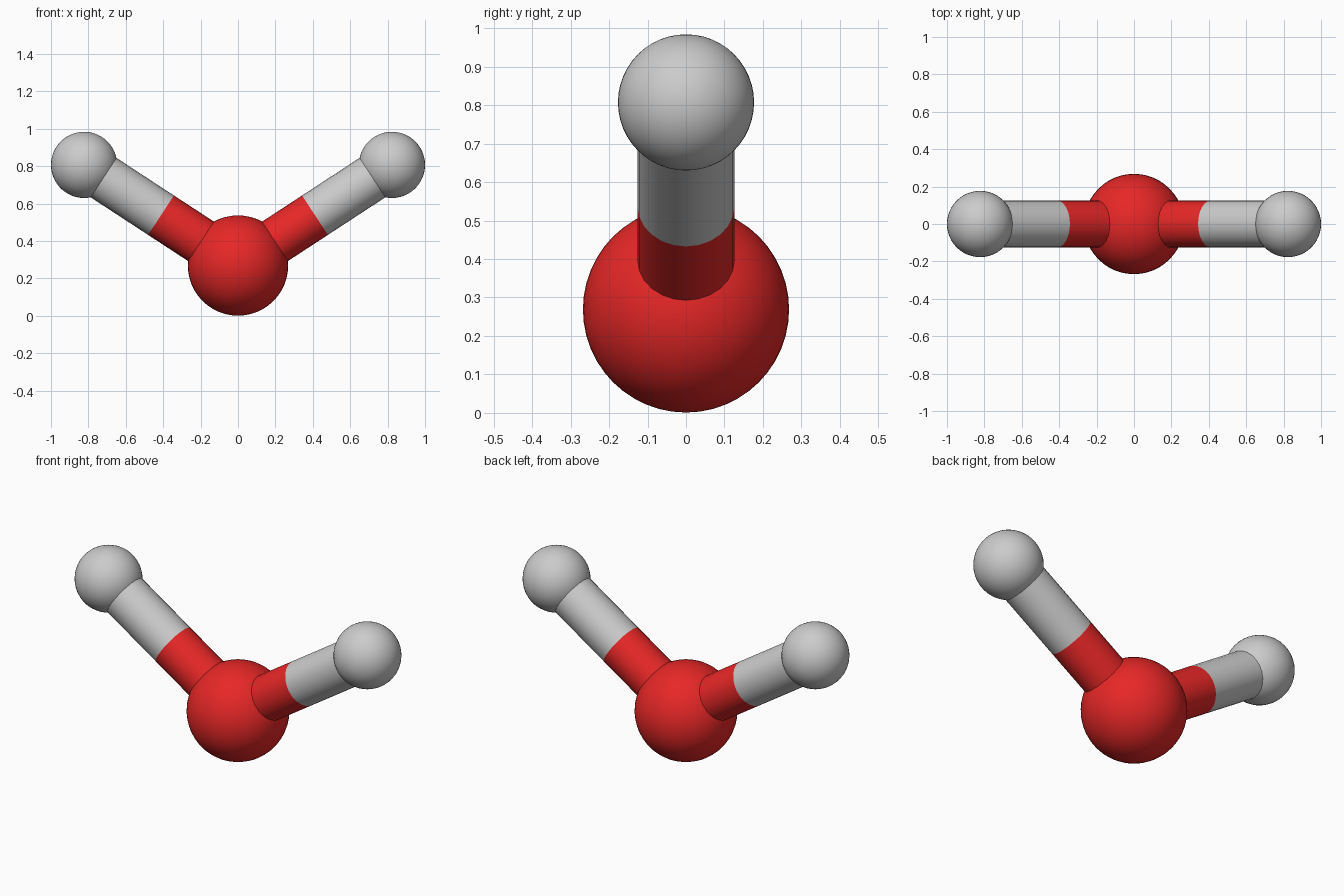
import bpy
from mathutils import Vector

if "Cube" in bpy.data.objects:
    bpy.data.objects.remove(bpy.data.objects["Cube"])


def material(name, color):
    m = bpy.data.materials.new(name)
    m.diffuse_color = color
    m.use_nodes = True
    m.node_tree.nodes["Principled BSDF"].inputs["Base Color"].default_value = m.diffuse_color
    return m


red = material("red", (0.8, 0.02, 0.02, 1))
grey = material("light_grey", (0.75, 0.75, 0.75, 1))


def finish(name, mat):
    o = bpy.context.object
    o.name = name
    o.data.materials.append(mat)
    bpy.ops.object.shade_smooth_by_angle()


def ball(name, centre, radius, mat):
    bpy.ops.mesh.primitive_uv_sphere_add(segments=48, ring_count=24, radius=radius, location=centre)
    finish(name, mat)


def rod(name, a, b, radius, mat):
    d = b - a
    bpy.ops.mesh.primitive_cylinder_add(
        vertices=24, radius=radius, depth=d.length, end_fill_type='NOTHING', location=(a + b) / 2,
        rotation=d.to_track_quat('Z', 'Y').to_euler())
    finish(name, mat)


# Central large ball
centre = Vector((0, 0, 0.269))
ball("oxygen_ball", centre, 0.268, red)

# Outer balls, each joined by a two-colour bond split at the midpoint
for side, s in (("left", -1), ("right", 1)):
    end = Vector((0.823 * s, 0, 0.807))
    mid = (centre + end) / 2
    ball(side + "_hydrogen_ball", end, 0.177, grey)
    rod(side + "_bond_inner", centre, mid, 0.126, red)
    rod(side + "_bond_outer", mid, end, 0.126, grey)
